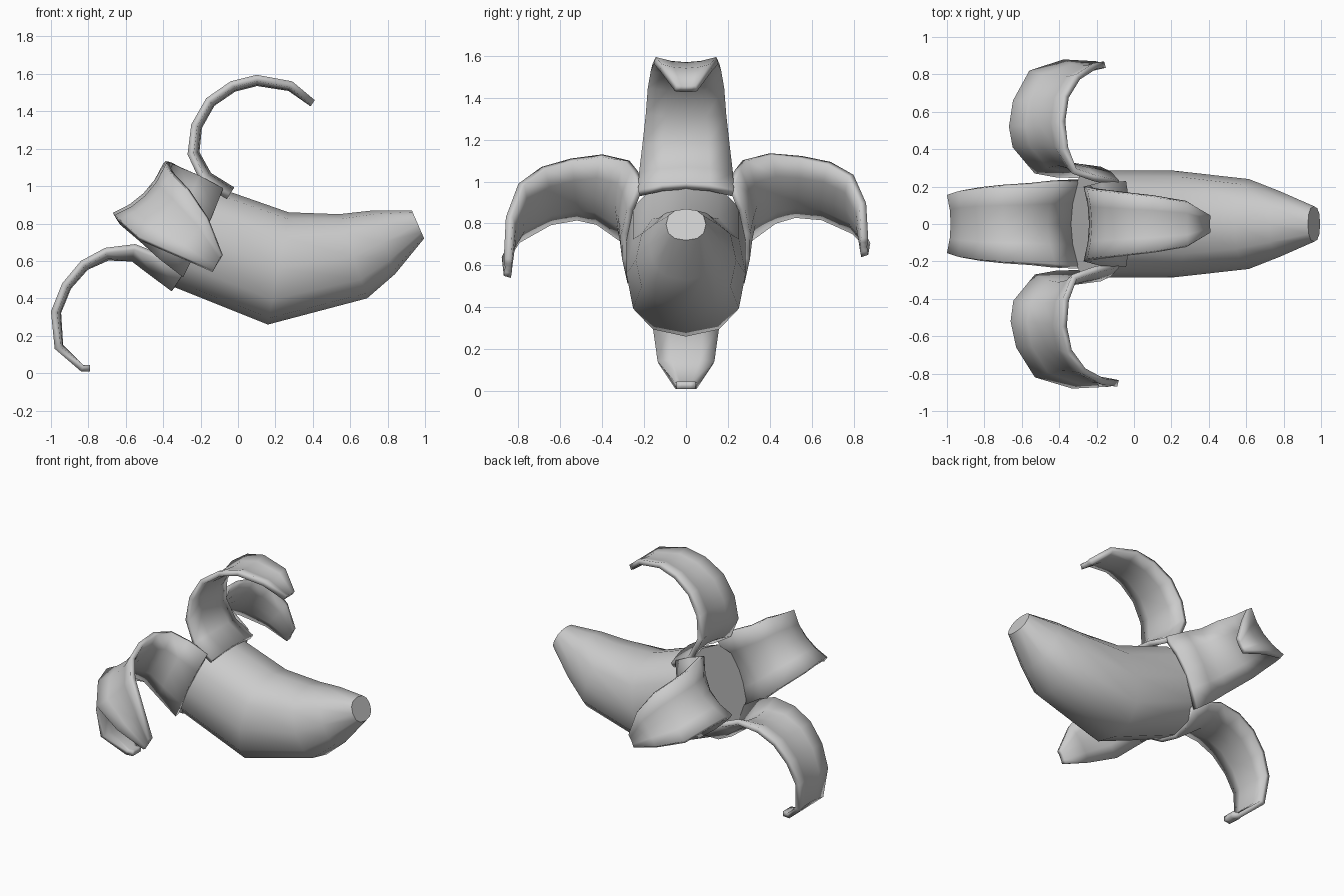
import bpy
from math import sin, cos, pi, copysign
from mathutils import Vector

if "Cube" in bpy.data.objects:
    bpy.data.objects.remove(bpy.data.objects["Cube"])


def make_object(name, verts, faces, angle):
    mesh = bpy.data.meshes.new(name)
    mesh.from_pydata([tuple(v) for v in verts], [], faces)
    mesh.update()
    obj = bpy.data.objects.new(name, mesh)
    bpy.context.collection.objects.link(obj)
    bpy.ops.object.select_all(action='DESELECT')
    obj.select_set(True)
    bpy.context.view_layer.objects.active = obj
    bpy.ops.object.shade_smooth_by_angle(angle=angle)
    return obj


def spow(v, p):
    return copysign(abs(v) ** p, v)


# Peel body: tilted rings, each (top x, top z, bottom x, bottom z, half width)
RINGS = [(.93, .87, .995, .72, .095), (.72, .87, .84, .53, .175),
         (.54, .85, .69, .40, .24), (.27, .86, .16, .26, .285),
         (-.13, 1.0, -.34, .46, .285)]
N = 12
verts, faces = [], []
for tx, tz, bx, bz, hw in RINGS:
    mid = Vector(((tx + bx) / 2, 0, (tz + bz) / 2))
    up = Vector(((tx - bx) / 2, 0, (tz - bz) / 2))
    for k in range(N):
        a = 2 * pi * k / N
        verts.append(mid + up * spow(cos(a), .85) + Vector((0, hw * spow(sin(a), .85), 0)))
for i in range(len(RINGS) - 1):
    for k in range(N):
        a, b = i * N + k, i * N + (k + 1) % N
        faces.append((a, a + N, b + N, b))
faces.append(tuple(range(N)))
faces.append(tuple(reversed(range((len(RINGS) - 1) * N, len(RINGS) * N))))
make_object("peel_body", verts, faces, .8)


# Peel strip: bowed sheet between two edges, thickened on the skin side
def strip(name, left, right, bows, cols=4):
    left, right = [Vector(p) for p in left], [Vector(p) for p in right]
    n = len(left)
    mids = [(a + b) / 2 for a, b in zip(left, right)]
    verts, faces = [], []
    for i in range(n):
        tangent = mids[min(i + 1, n - 1)] - mids[max(i - 1, 0)]
        normal = (right[i] - left[i]).cross(tangent).normalized()
        for j in range(cols + 1):
            t = j / cols
            verts.append(left[i].lerp(right[i], t) + normal * bows[i] * 4 * t * (1 - t))
    w = cols + 1
    for i in range(n - 1):
        for j in range(cols):
            a = i * w + j
            faces.append((a, a + 1, a + 1 + w, a + w))
    obj = make_object(name, verts, faces, .8)
    mod = obj.modifiers.new("thickness", 'SOLIDIFY')
    mod.thickness = .035
    mod.offset = 1
    bpy.ops.object.modifier_move_to_index(modifier=mod.name, index=0)
    return obj


def straight_strip(name, path, side):
    strip(name, [(x, -side * h, z) for x, z, h, b in path],
          [(x, side * h, z) for x, z, h, b in path], [b for x, z, h, b in path])


# Top strip: (x, z, half width, bow)
straight_strip("top_peel_strip", [
    (-.06, .93, .22, .04), (-.20, 1.02, .215, .04), (-.27, 1.17, .20, .03),
    (-.25, 1.33, .185, .025), (-.17, 1.47, .175, .025), (-.04, 1.56, .16, .025),
    (.10, 1.595, .145, .025), (.29, 1.56, .115, .02), (.41, 1.46, .045, .005)], 1)

# Bottom strip
straight_strip("bottom_peel_strip", [
    (-.28, .55, .22, .10), (-.42, .64, .215, .09), (-.55, .69, .205, .06),
    (-.71, .67, .20, .035), (-.84, .60, .19, .025), (-.94, .48, .175, .02),
    (-1.0, .33, .155, .02), (-.98, .13, .13, .015), (-.84, .01, .05, 0),
    (-.79, .01, .045, 0)], -1)

# Side strips: upper and lower edges, curling out and back towards the body
UPPER = [(-.09, .20, .98), (-.22, .23, 1.05), (-.33, .27, 1.10), (-.38, .40, 1.13),
         (-.39, .55, 1.11), (-.36, .69, 1.07), (-.28, .80, .99),
         (-.17, .86, .83), (-.09, .87, .63)]
LOWER = [(-.29, .245, .52), (-.42, .25, .62), (-.53, .27, .72), (-.645, .41, .82),
         (-.66, .52, .845), (-.63, .66, .82), (-.53, .82, .73),
         (-.33, .88, .64), (-.13, .87, .55)]
BOWS = [.05, .05, .05, .045, .04, .035, .03, .025, .005]


def side_edge(points, side):
    out = []
    for i, (x, y, z) in enumerate(points):
        t = (i / (len(points) - 1)) ** 3 if side > 0 else 0
        out.append((x - .07 * t, side * y, z + .10 * t))
    return out


strip("front_peel_strip", side_edge(LOWER, -1), side_edge(UPPER, -1), BOWS)
strip("back_peel_strip", side_edge(UPPER, 1), side_edge(LOWER, 1), BOWS)
